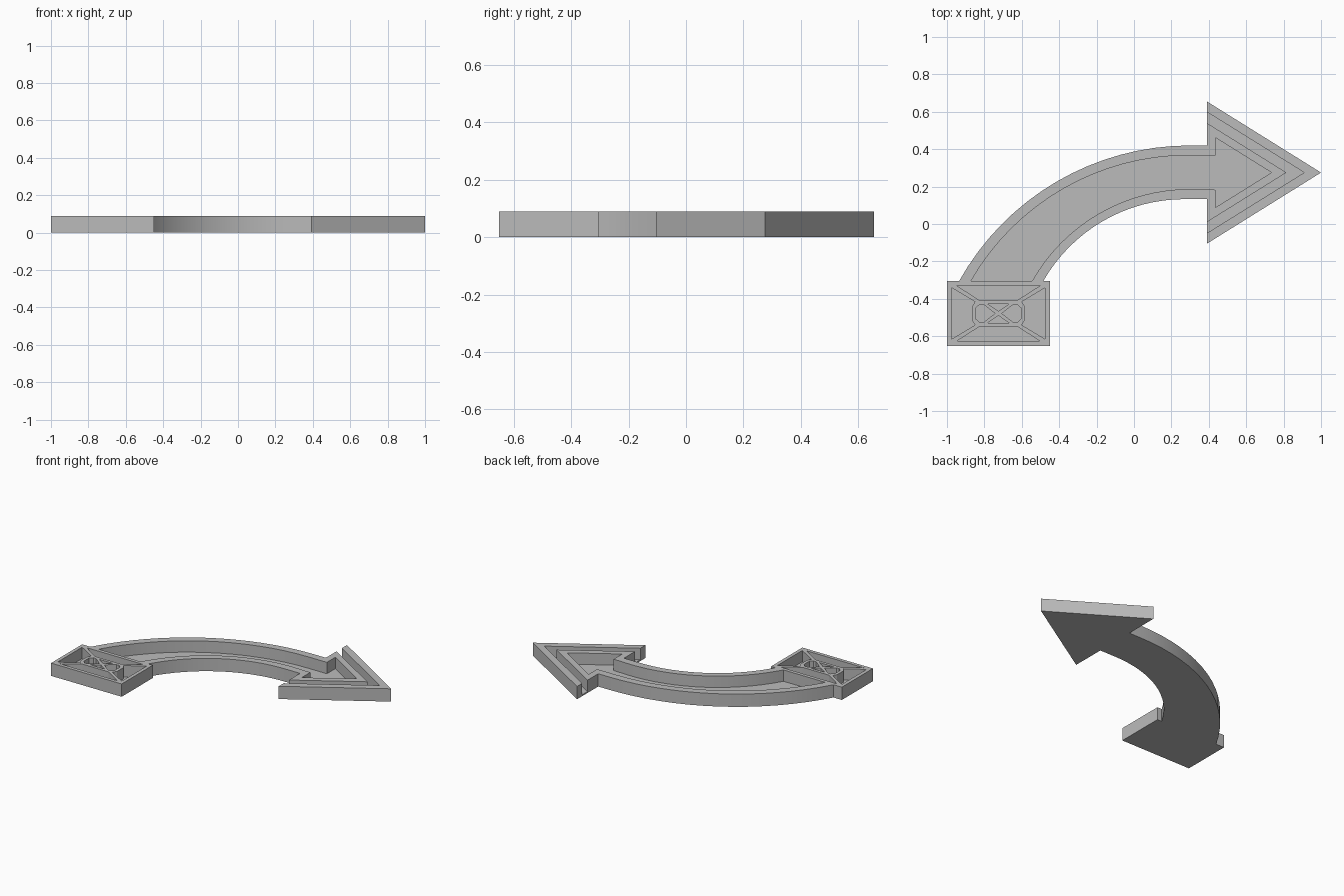
import bpy
import bmesh
from math import atan2, cos, sin, pi

HEIGHT = 0.09
FLOOR = 0.01

if "Cube" in bpy.data.objects:
    bpy.data.objects.remove(bpy.data.objects["Cube"], do_unlink=True)

grey = bpy.data.materials.new("plain grey")
grey.use_nodes = True
grey.diffuse_color = (0.5, 0.5, 0.5, 1)
grey.node_tree.nodes["Principled BSDF"].inputs["Base Color"].default_value = (0.5, 0.5, 0.5, 1)


def prism(name, outlines, z0, z1):
    """Extrude closed outlines from z0 to z1."""
    bm = bmesh.new()
    for points in outlines:
        face = bm.faces.new([bm.verts.new((x, y, z0)) for x, y in points])
        top = bmesh.ops.extrude_face_region(bm, geom=[face])["geom"]
        bmesh.ops.translate(bm, vec=(0, 0, z1 - z0),
                            verts=[v for v in top if isinstance(v, bmesh.types.BMVert)])
    bmesh.ops.recalc_face_normals(bm, faces=bm.faces)
    mesh = bpy.data.meshes.new(name)
    bm.to_mesh(mesh)
    bm.free()
    obj = bpy.data.objects.new(name, mesh)
    bpy.context.collection.objects.link(obj)
    mesh.materials.append(grey)
    return obj


def arc(start, top, steps=16):
    """Circular arc rising from start to a level tangent at top."""
    w, h = top[0] - start[0], top[1] - start[1]
    r = (w * w + h * h) / (2 * h)
    cy = top[1] - r
    a0 = atan2(start[1] - cy, start[0] - top[0])
    angles = [a0 + (pi / 2 - a0) * i / steps for i in range(steps + 1)]
    return [(top[0] + r * cos(a), cy + r * sin(a)) for a in angles]


def hollow(obj, pockets):
    """Sink pockets into the top of a part, leaving a thin floor."""
    cutter = prism(obj.name + "_cutter", pockets, FLOOR, HEIGHT + 0.1)
    cutter.hide_render = True
    mod = obj.modifiers.new("pockets", "BOOLEAN")
    mod.operation, mod.solver, mod.object = "DIFFERENCE", "EXACT", cutter
    bpy.ops.object.select_all(action="DESELECT")
    bpy.context.view_layer.objects.active = obj
    obj.select_set(True)
    bpy.ops.object.modifier_apply(modifier=mod.name)
    bpy.data.objects.remove(cutter, do_unlink=True)
    bpy.ops.object.shade_smooth_by_angle(angle=pi / 6)


# Curved arrow: shaft and head in one outline
AXIS, BASE_Y, BACK = 0.275, -0.305, 0.39
SLOPE = 0.38 / 0.61


def head_half(tip, x):
    return (tip - x) * SLOPE


half = head_half(1, BACK)
arrow = prism("curved_arrow", [
    arc((-0.935, BASE_Y), (0.3, 0.42))
    + [(BACK, 0.42), (BACK, AXIS + half), (1, AXIS), (BACK, AXIS - half), (BACK, 0.133)]
    + arc((-0.485, BASE_Y), (0.27, 0.133))[::-1]], 0, HEIGHT)

# Shaft and head pocket, plus the chevron groove open at the back
inner = 0.435
half = head_half(0.735, inner)
pocket = (arc((-0.872, BASE_Y), (0.29, 0.367))
          + [(inner, 0.367), (inner, AXIS + half), (0.735, AXIS),
             (inner, AXIS - half), (inner, 0.183)]
          + arc((-0.545, BASE_Y), (0.3, 0.187))[::-1])
back = BACK - 0.02
wide, narrow = head_half(0.91, back), head_half(0.815, back)
groove = [(back, AXIS + wide), (0.91, AXIS), (back, AXIS - wide),
          (back, AXIS - narrow), (0.815, AXIS), (back, AXIS + narrow)]
hollow(arrow, [pocket, groove])

# Base block with crossed bars and a central ring left standing
CX, CY = -0.725, -0.478
HX, HY = 0.275, 0.173
base = prism("base_block", [[(CX + sx * HX, CY + sy * HY)
                             for sx, sy in ((-1, -1), (1, -1), (1, 1), (-1, 1))]], 0, HEIGHT)


def mirrored(points):
    """Complete a half outline across its own axis."""
    return points + [(x, -y) for x, y in reversed(points) if y]


side_pockets = [mirrored([(0.25, 0.137), (0.125, 0.062), (0.142, 0.035)]),
                mirrored([(0.018, 0), (0.08, 0.048), (0.1, 0.048), (0.12, 0.03)])]
end_pockets = [mirrored([(0.148, 0.222), (0.071, 0.102)]),
               mirrored([(0.012, 0), (0.05, 0.056)])]
pockets = []
for s in (-1, 1):
    pockets += [[(CX + s * x, CY + y) for x, y in p] for p in side_pockets]
    pockets += [[(CX + y, CY + s * x) for x, y in p] for p in end_pockets]
hollow(base, pockets)
